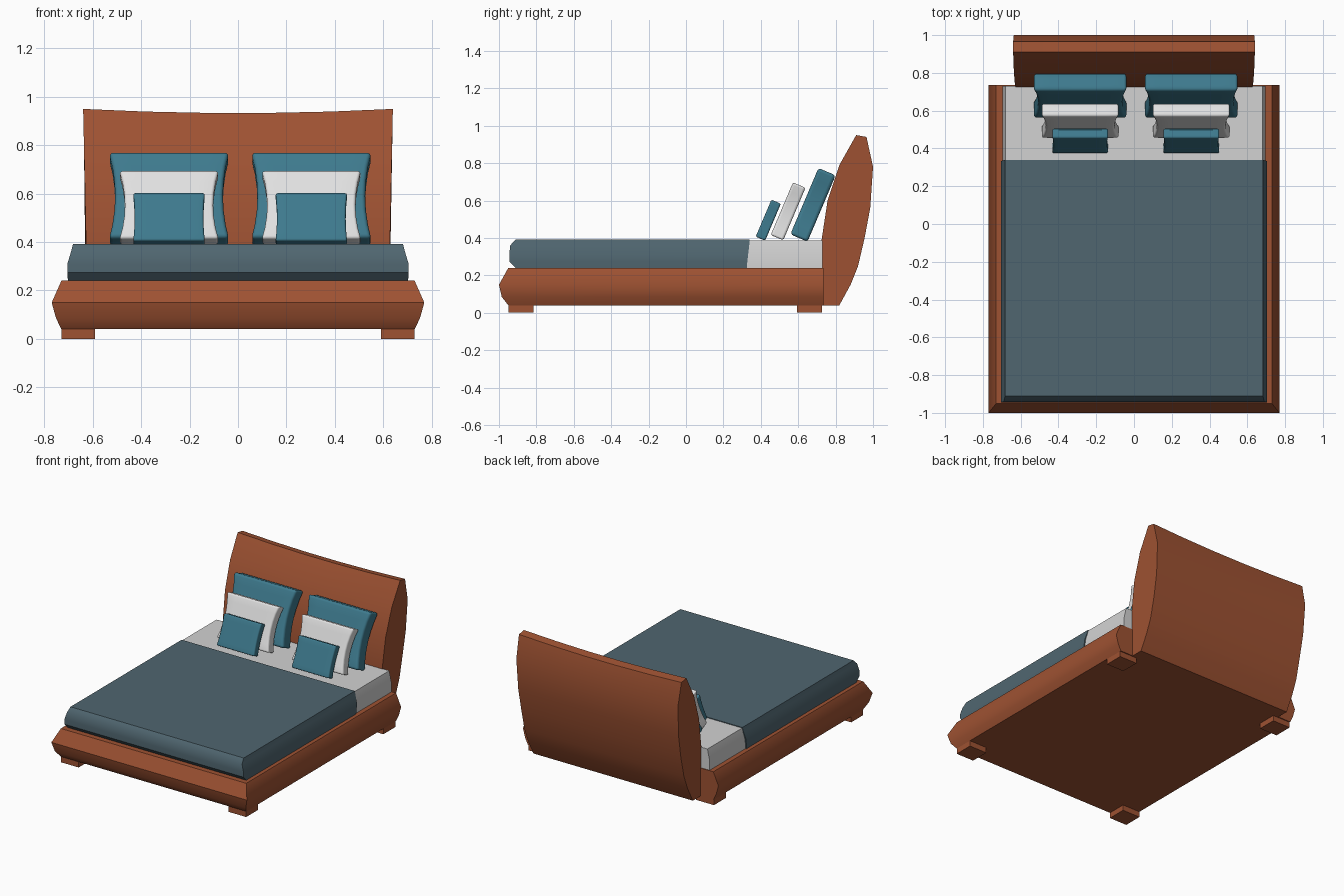
import bpy, bmesh, math
from mathutils import Matrix

if "Cube" in bpy.data.objects:
    bpy.data.objects.remove(bpy.data.objects["Cube"])


def material(name, rgb):
    m = bpy.data.materials.new(name)
    m.diffuse_color = (*rgb, 1)
    m.use_nodes = True
    m.node_tree.nodes["Principled BSDF"].inputs["Base Color"].default_value = m.diffuse_color
    return m


wood = material("reddish wood", (0.342, 0.084, 0.032))
slate = material("slate blanket", (0.080, 0.133, 0.162))
teal = material("teal fabric", (0.048, 0.195, 0.270))
sheet = material("light grey sheet", (0.645, 0.645, 0.645))
white = material("white fabric", (0.753, 0.753, 0.753))


def finish(name, bm, mat, angle=32):
    bmesh.ops.recalc_face_normals(bm, faces=bm.faces[:])
    me = bpy.data.meshes.new(name)
    bm.to_mesh(me)
    bm.free()
    me.materials.append(mat)
    for p in me.polygons:
        p.use_smooth = True
    me.set_sharp_from_angle(angle=math.radians(angle))
    ob = bpy.data.objects.new(name, me)
    bpy.context.collection.objects.link(ob)
    return ob


def loft(name, rings, mat, angle=32):
    """Skin a stack of equal-length point rings and cap both ends."""
    bm = bmesh.new()
    vs = [[bm.verts.new(p) for p in r] for r in rings]
    n = len(vs[0])
    for a, b in zip(vs, vs[1:]):
        for i in range(n):
            j = (i + 1) % n
            bm.faces.new((a[i], a[j], b[j], b[i]))
    bm.faces.new(vs[0])
    bm.faces.new(vs[-1])
    return finish(name, bm, mat, angle)


def slab(name, levels, mat, angle=32):
    """Stack of rectangles given as (half width, front y, back y, z)."""
    loft(name, [[(-w, f, z), (w, f, z), (w, b, z), (-w, b, z)]
                for w, f, b, z in levels], mat, angle)


# Bulging bed frame
slab("bed_frame", [(0.73, -0.95, 0.735, 0.04), (0.752, -0.985, 0.735, 0.085),
                   (0.77, -1.0, 0.735, 0.15), (0.73, -0.95, 0.735, 0.24)], wood, 40)

# Mattress and the blanket wrapped around its front
slab("mattress", [(0.697, -0.88, 0.73, 0.238), (0.697, -0.90, 0.73, 0.31),
                  (0.68, -0.88, 0.73, 0.387)], sheet, 40)
slab("blanket", [(0.703, -0.91, 0.325, 0.238), (0.705, -0.945, 0.328, 0.275),
                 (0.705, -0.945, 0.332, 0.31), (0.69, -0.94, 0.338, 0.36),
                 (0.682, -0.91, 0.34, 0.392)], slate, 40)

# Curved headboard: side profile (y, z) swept across x, top edge dips mid-width
profile = [(0.73, 0.04), (0.725, 0.39), (0.757, 0.60), (0.82, 0.79), (0.91, 0.95),
           (0.965, 0.94), (1.0, 0.78), (0.985, 0.56), (0.955, 0.40), (0.92, 0.25),
           (0.88, 0.15), (0.82, 0.04)]
rings = []
for u in (-1, -0.6, -0.2, 0.2, 0.6, 1):
    rings.append([(u * (0.628 + 0.012 * max(0, (z - 0.4) / 0.55)), y,
                   z - (0.017 * (1 - u * u) if z > 0.9 else 0)) for y, z in profile])
loft("headboard", rings, wood, 40)

# Feet
for sx, side in ((-1, "left"), (1, "right")):
    for cy, end in ((-0.885, "front"), (0.658, "back")):
        slab(f"{end}_{side}_foot", [(0.07, cy - 0.065, cy + 0.07, z) for z in (0, 0.05)], wood)
        bpy.context.collection.objects[f"{end}_{side}_foot"].location.x = sx * 0.66


def pillow(name, x, y, z, width, thick, height, waist, bevel, mat):
    bm = bmesh.new()
    bmesh.ops.create_cube(bm, size=2)
    bmesh.ops.subdivide_edges(bm, edges=bm.edges[:], cuts=5, use_grid_fill=True)
    for v in bm.verts:
        pinch = 1 - waist * (1 - v.co.z ** 2)
        v.co.x *= width / 2 * pinch
        v.co.y *= thick / 2
        v.co.z *= height / 2
    # round only the box edges
    bm.normal_update()
    edges = [e for e in bm.edges if e.calc_face_angle(0) > 0.9]
    bmesh.ops.bevel(bm, geom=edges, offset=bevel, segments=4, profile=0.5,
                    affect='EDGES', clamp_overlap=True)
    bm.transform(Matrix.Translation((x, y, z)) @ Matrix.Rotation(math.radians(-23), 4, 'X'))
    finish(name, bm, mat, 60)


# Three leaning pillows on each side
for x, side in ((-0.285, "left"), (0.303, "right")):
    pillow(f"{side}_large_pillow", x, 0.679, 0.577, 0.495, 0.10, 0.385, 0.10, 0.034, teal)
    pillow(f"{side}_middle_pillow", x, 0.546, 0.542, 0.41, 0.073, 0.305, 0.11, 0.025, white)
    pillow(f"{side}_small_pillow", x, 0.440, 0.495, 0.296, 0.055, 0.215, 0.04, 0.02, teal)
